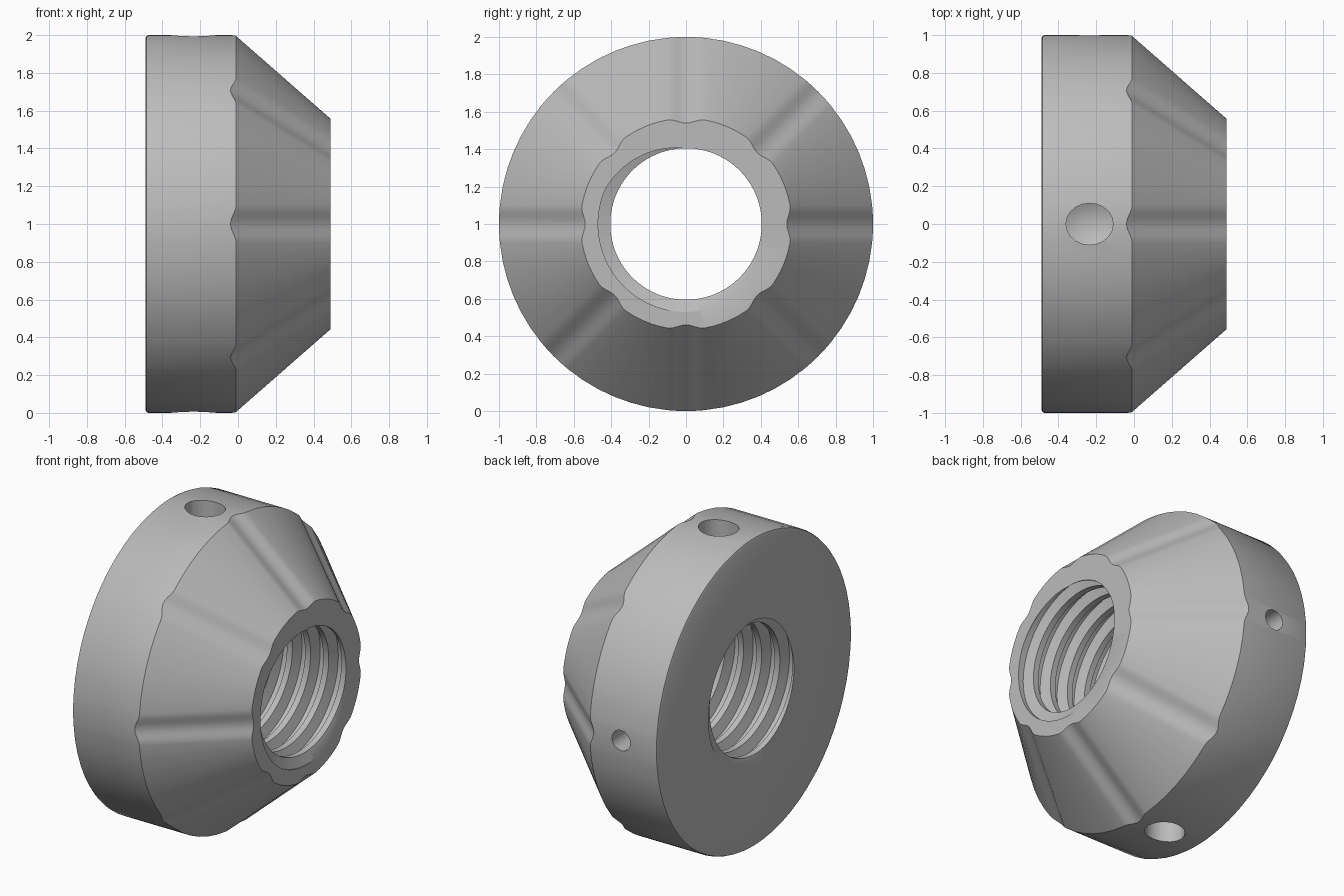
import bpy, bmesh
from math import sin, cos, asin, pi, tau, radians, floor
from mathutils import Matrix

if "Cube" in bpy.data.objects:
    bpy.data.objects.remove(bpy.data.objects["Cube"])

BACK, FRONT, SHOULDER = -0.49, 0.49, -0.01
RIM, NOSE = 1.0, 0.565            # outer radii of the drum and the cone end
CREST, ROOT, PITCH = 0.405, 0.47, 0.13
SECTORS, HALF, DEPTH = 8, 0.1, 0.026
SLOPE = (FRONT - SHOULDER) / (RIM - NOSE)
START = FRONT / PITCH + radians(59) / tau - 0.42   # thread phase at the nose

steel = bpy.data.materials.new("grey_metal")
steel.use_nodes = True
grey = (0.5, 0.5, 0.5, 1)
steel.diffuse_color = grey
steel.node_tree.nodes["Principled BSDF"].inputs["Base Color"].default_value = grey


# Thread shape: flat crest, flank, flat root, flank
KNOTS = [(0, CREST), (0.3, CREST), (0.48, ROOT), (0.82, ROOT), (1, CREST)]


def thread_radius(phase):
    phase -= floor(phase)
    for (a, ra), (b, rb) in zip(KNOTS, KNOTS[1:]):
        if phase <= b:
            return ra + (rb - ra) * (phase - a) / (b - a)


# Columns around the axis: groove samples, then plain samples up to the next groove
GROOVE, PLAIN = 10, 6
columns = []
for s in range(SECTORS):
    columns += [(s, "groove", -HALF + 2 * HALF * i / GROOVE) for i in range(GROOVE)]
    columns += [(s, "plain", i / PLAIN) for i in range(PLAIN)]
columns.append((SECTORS, "groove", -HALF))


def angle(column, radius):
    s, kind, v = column
    step = tau / SECTORS
    edge = asin(HALF / radius)
    if kind == "groove":
        return s * step + asin(v / radius)
    return s * step + edge + v * (step - 2 * edge)


def section(column):
    """Closed half-section of the body: bore with thread, nose, cone, drum, back."""
    s, kind, v = column
    dip = DEPTH * (1 + cos(pi * v / HALF)) / 2 if kind == "groove" else 0
    a = angle(column, NOSE)
    points = []
    turns = int((FRONT - BACK) / PITCH) + 4
    for k in range(-turns, turns):
        for phase, _ in KNOTS[:-1]:
            x = PITCH * (k + phase + a / tau + START - floor(START))
            x = min(max(x, BACK), FRONT)
            r = thread_radius(x / PITCH - a / tau - START)
            points.append((x, r, a))
    outer = [(FRONT, NOSE - dip), (SHOULDER - dip * SLOPE, RIM),
             (BACK + 0.016, RIM), (BACK + 0.005, RIM - 0.005), (BACK, RIM - 0.016)]
    return points + [(x, r, angle(column, r)) for x, r in outer]


# Nut body, one closed skin
bm = bmesh.new()
rings = [[bm.verts.new((x, r * cos(a), 1 + r * sin(a))) for x, r, a in section(c)]
         for c in columns]
for p, q in zip(rings, rings[1:]):
    for j in range(len(p)):
        n = (j + 1) % len(p)
        bm.faces.new((p[j], p[n], q[n], q[j]))
bmesh.ops.remove_doubles(bm, verts=bm.verts, dist=1e-5)
bmesh.ops.recalc_face_normals(bm, faces=bm.faces)
mesh = bpy.data.meshes.new("threaded_cone_nut")
bm.to_mesh(mesh)
bm.free()
mesh.materials.append(steel)
nut = bpy.data.objects.new("threaded_cone_nut", mesh)
bpy.context.collection.objects.link(nut)
bpy.context.view_layer.objects.active = nut
nut.select_set(True)


# Blind drilled holes in the drum, pointing away from the axis
def drill(name, turn, rx, ry, depth, sides):
    bm = bmesh.new()
    bmesh.ops.create_cone(bm, cap_ends=True, segments=sides, radius1=1, radius2=1, depth=1)
    floor_face = [f for f in bm.faces if f.normal.z < -0.9]
    bmesh.ops.poke(bm, faces=floor_face, offset=0.12)
    place = (Matrix.Translation((-0.235, 0, 1)) @ Matrix.Rotation(turn, 4, "X")
             @ Matrix.Translation((0, 0, RIM + 0.1 - (depth + 0.1) / 2))
             @ Matrix.Diagonal((rx, ry, depth + 0.1, 1)))
    bm.transform(place)
    data = bpy.data.meshes.new(name)
    bm.to_mesh(data)
    bm.free()
    data.materials.append(steel)
    cutter = bpy.data.objects.new(name, data)
    cutter.hide_render = True
    bpy.context.collection.objects.link(cutter)
    mod = nut.modifiers.new(name, "BOOLEAN")
    mod.operation, mod.solver, mod.object = "DIFFERENCE", "EXACT", cutter
    bpy.ops.object.modifier_apply(modifier=name)
    bpy.data.objects.remove(cutter)


drill("top_hole", 0, 0.125, 0.11, 0.36, 20)
drill("bottom_hole", pi, 0.125, 0.11, 0.36, 20)
drill("back_hole", -pi / 2, 0.066, 0.066, 0.36, 16)

bpy.ops.object.shade_smooth_by_angle(angle=radians(30))
